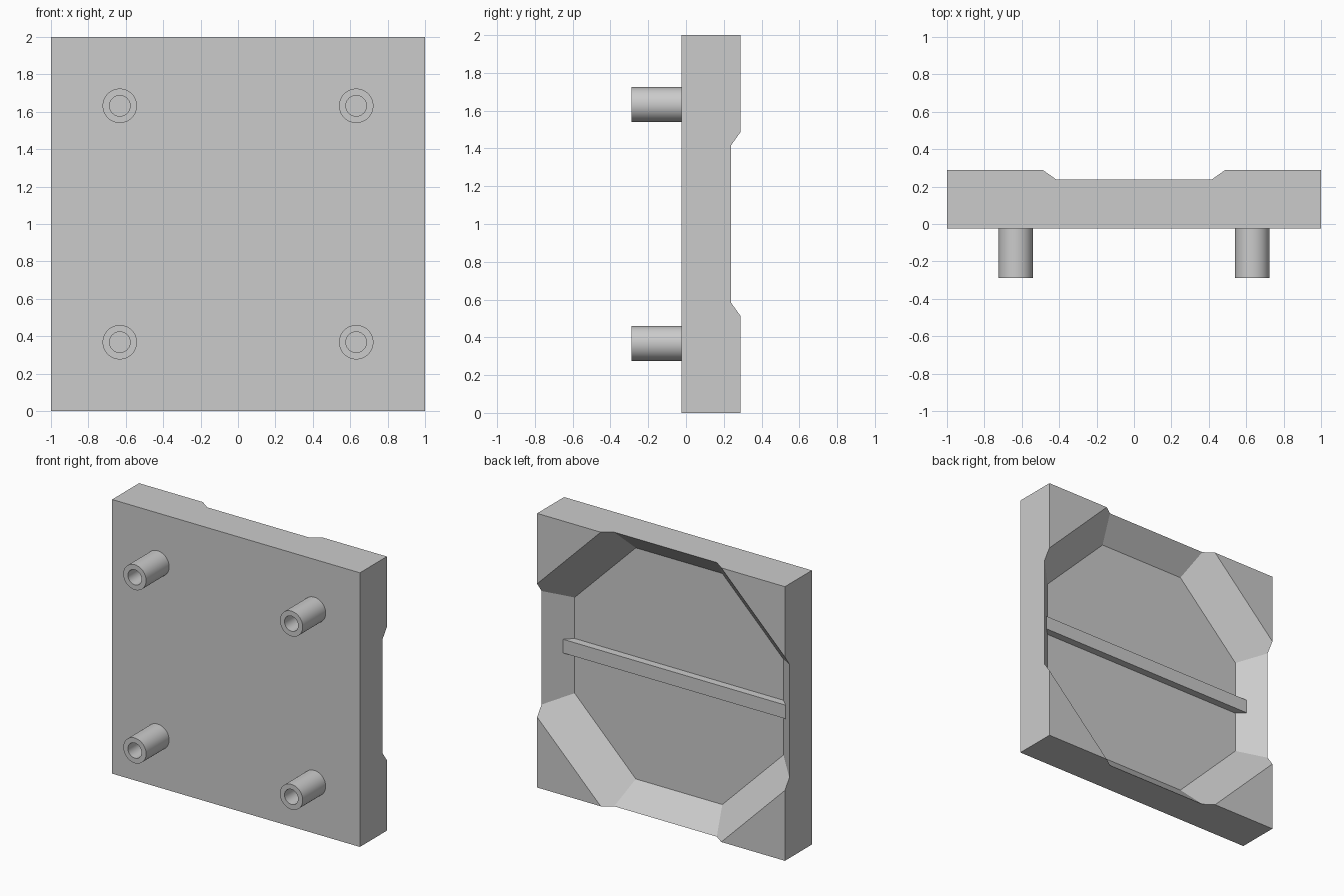
import bpy, bmesh, math
from mathutils import Matrix, Vector

cube = bpy.data.objects.get("Cube")
if cube:
    bpy.data.objects.remove(cube)

# Depths along y
PEG_TIP, FRONT, FLOOR, RIB_BACK, BACK = -0.288, -0.023, 0.08, 0.135, 0.288
FLOOR_APOTHEM = 0.843

grey = bpy.data.materials.new("plain grey")
grey.use_nodes = True
colour = (0.6, 0.6, 0.6, 1)
grey.diffuse_color = colour
grey.node_tree.nodes["Principled BSDF"].inputs["Base Color"].default_value = colour


def finish(bm, name):
    bmesh.ops.recalc_face_normals(bm, faces=bm.faces)
    mesh = bpy.data.meshes.new(name)
    bm.to_mesh(mesh)
    bm.free()
    mesh.materials.append(grey)
    obj = bpy.data.objects.new(name, mesh)
    bpy.context.collection.objects.link(obj)
    return obj


def box(name, half_x, y0, y1, z0, z1):
    bm = bmesh.new()
    size = Matrix.Diagonal((2 * half_x, y1 - y0, z1 - z0, 1))
    place = Matrix.Translation((0, (y0 + y1) / 2, (z0 + z1) / 2))
    bmesh.ops.create_cube(bm, size=1, matrix=place @ size)
    return finish(bm, name)


# Square plate
plate = box("plate", 1, FRONT, BACK, 0, 2)

# Octagonal recess with 45 degree walls, open to the back
depth = 0.3
to_radius = 1 / math.cos(math.pi / 8)
bm = bmesh.new()
bmesh.ops.create_cone(
    bm, cap_ends=True, segments=8, depth=depth,
    radius1=FLOOR_APOTHEM * to_radius,
    radius2=(FLOOR_APOTHEM + depth) * to_radius,
    matrix=Matrix.Translation((0, FLOOR + depth / 2, 1))
    @ Matrix.Rotation(-math.pi / 2, 4, "X") @ Matrix.Rotation(math.pi / 8, 4, "Z"))
cutter = finish(bm, "recess_cutter")
cutter.hide_render = True
cutter.hide_viewport = True

cut = plate.modifiers.new("recess", "BOOLEAN")
cut.operation = "DIFFERENCE"
cut.solver = "EXACT"
cut.object = cutter
bpy.context.view_layer.objects.active = plate
bpy.ops.object.modifier_apply(modifier=cut.name)
bpy.data.objects.remove(cutter)

# Horizontal rib across the recess, its ends buried in the sloping walls
box("cross_rib", 0.897, FLOOR - 0.01, RIB_BACK, 0.95, 1.05)


# Hollow pegs on the front, turned from a profile
def peg(name, x, z):
    profile = [(0.055, FRONT), (0.055, PEG_TIP), (0.092, PEG_TIP), (0.092, FRONT)]
    bm = bmesh.new()
    verts = [bm.verts.new((x + r, y, z)) for r, y in profile]
    edges = [bm.edges.new(pair) for pair in zip(verts, verts[1:])]
    bmesh.ops.spin(bm, geom=verts + edges, cent=Vector((x, 0, z)), axis=(0, 1, 0),
                   angle=math.tau, steps=48)
    bmesh.ops.remove_doubles(bm, verts=bm.verts, dist=0.0001)
    obj = finish(bm, name)
    bpy.ops.object.select_all(action="DESELECT")
    obj.select_set(True)
    bpy.context.view_layer.objects.active = obj
    bpy.ops.object.shade_smooth_by_angle(angle=math.radians(30))


for side, x in (("left", 0.632), ("right", -0.632)):
    for level, z in (("lower", 0.368), ("upper", 1.632)):
        peg(f"{level}_{side}_peg", x, z)
